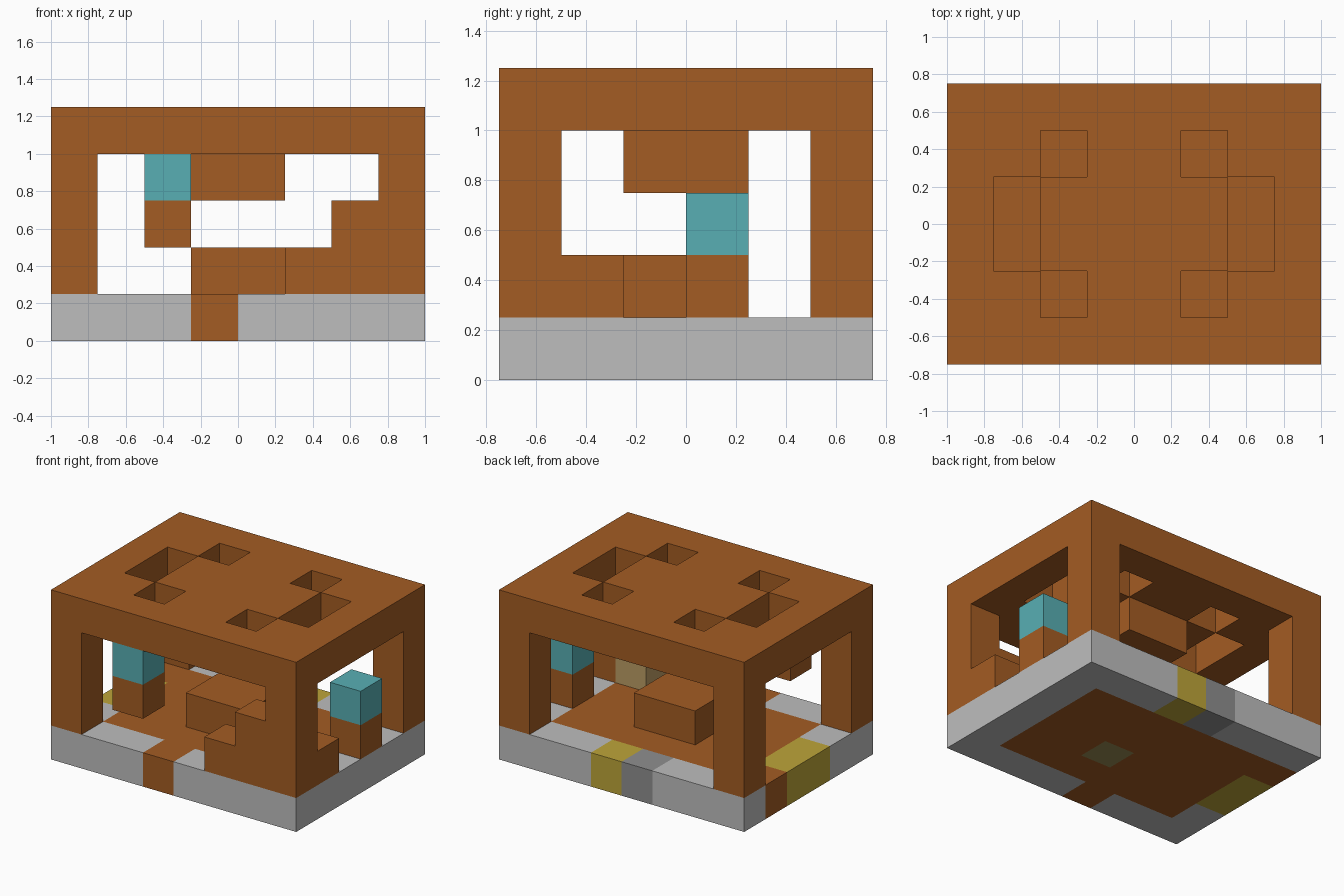
import bpy
import bmesh
from mathutils import Vector

default = bpy.data.objects.get("Cube")
if default:
    bpy.data.objects.remove(default, do_unlink=True)

U = 0.25                      # size of one block
NX, NY = 8, 6                 # blocks in the footprint
TOP = 4                       # layer of the roof


def material(name, rgb):
    """Flat material from an 8-bit display colour."""
    lin = [((c / 255 + 0.055) / 1.055) ** 2.4 for c in rgb] + [1.0]
    m = bpy.data.materials.new(name)
    m.use_nodes = True
    m.diffuse_color = lin
    m.node_tree.nodes["Principled BSDF"].inputs["Base Color"].default_value = lin
    return m


MATS = {
    "wood": material("orange_wood", (164, 92, 35)),
    "stone": material("light_stone", (190, 190, 190)),
    "dark": material("dark_stone", (143, 143, 143)),
    "yellow": material("mustard_yellow", (189, 165, 57)),
    "teal": material("teal_glass", (88, 175, 180)),
    "tan": material("tan_box", (188, 157, 101)),
    "olive": material("olive_core", (152, 139, 83)),
}
KEYS = list(MATS)


def build(name, cells):
    """Turn a {(i, j, k): colour} block set into one mesh of outer faces."""
    used = [k for k in KEYS if k in cells.values()]
    bm = bmesh.new()
    for cell, colour in cells.items():
        centre = Vector(cell) + Vector((0.5, 0.5, 0.5)) - Vector((NX / 2, NY / 2, 0))
        for axis in range(3):
            for sign in (-1, 1):
                n = Vector((0, 0, 0))
                n[axis] = sign
                if tuple(c + int(d) for c, d in zip(cell, n)) in cells:
                    continue
                a = Vector((0, 0, 0))
                a[(axis + 1) % 3] = 0.5
                b = n.cross(a)
                mid = centre + n * 0.5
                corners = (mid - a - b, mid + a - b, mid + a + b, mid - a + b)
                face = bm.faces.new([bm.verts.new(v * U) for v in corners])
                face.material_index = used.index(colour)
    bmesh.ops.remove_doubles(bm, verts=bm.verts, dist=0.001)
    mesh = bpy.data.meshes.new(name)
    bm.to_mesh(mesh)
    bm.free()
    for key in used:
        mesh.materials.append(MATS[key])
    obj = bpy.data.objects.new(name, mesh)
    bpy.context.collection.objects.link(obj)
    return obj


def block(xs, ys, zs, colour="wood"):
    """Rectangular group of blocks from start/end block ranges."""
    return {(i, j, k): colour for i in range(*xs) for j in range(*ys) for k in range(*zs)}


# Foundation: stone rim, wooden floor and the coloured inlay blocks
floor = block((0, NX), (0, NY), (0, 1), "stone")
floor.update(block((1, NX - 1), (1, NY - 1), (0, 1)))
floor.update({
    (3, 0, 0): "wood",
    (0, 4, 0): "wood",
    (0, 2, 0): "yellow",
    (0, 3, 0): "yellow",
    (4, 5, 0): "yellow",
    (3, 5, 0): "dark",
    (4, 2, 0): "olive",
})
build("foundation", floor)

# Roof slab with mirrored skylights
roof = block((0, NX), (0, NY), (TOP, TOP + 1))
for i, j in ((2, 1), (2, 4), (1, 2), (1, 3)):
    for side in (i, NX - 1 - i):
        del roof[(side, j, TOP)]
build("roof", roof)

# Corner posts
for i, side in ((0, "right"), (NX - 1, "left")):
    for j, end in ((0, "front"), (NY - 1, "back")):
        build(f"{end}_{side}_post", block((i, i + 1), (j, j + 1), (1, TOP)))

# Central table and the beam block hanging above it
build("centre_table", block((3, 5), (2, 4), (1, 2)))
build("ceiling_block", block((3, 5), (2, 4), (3, TOP)))

# Steps against the front left post
steps = block((5, 7), (0, 1), (1, 2))
steps.update(block((6, 7), (0, 1), (2, 3)))
build("front_steps", steps)
build("side_step", block((7, 8), (1, 2), (1, 2)))
build("corner_box", block((6, 7), (1, 2), (1, 2), "tan"))

# Lamps: one hangs from the roof, one stands on the left edge
build("hanging_lamp", {(2, 0, 2): "wood", (2, 0, 3): "teal"})
build("standing_lamp", {(7, 3, 1): "wood", (7, 3, 2): "teal"})
